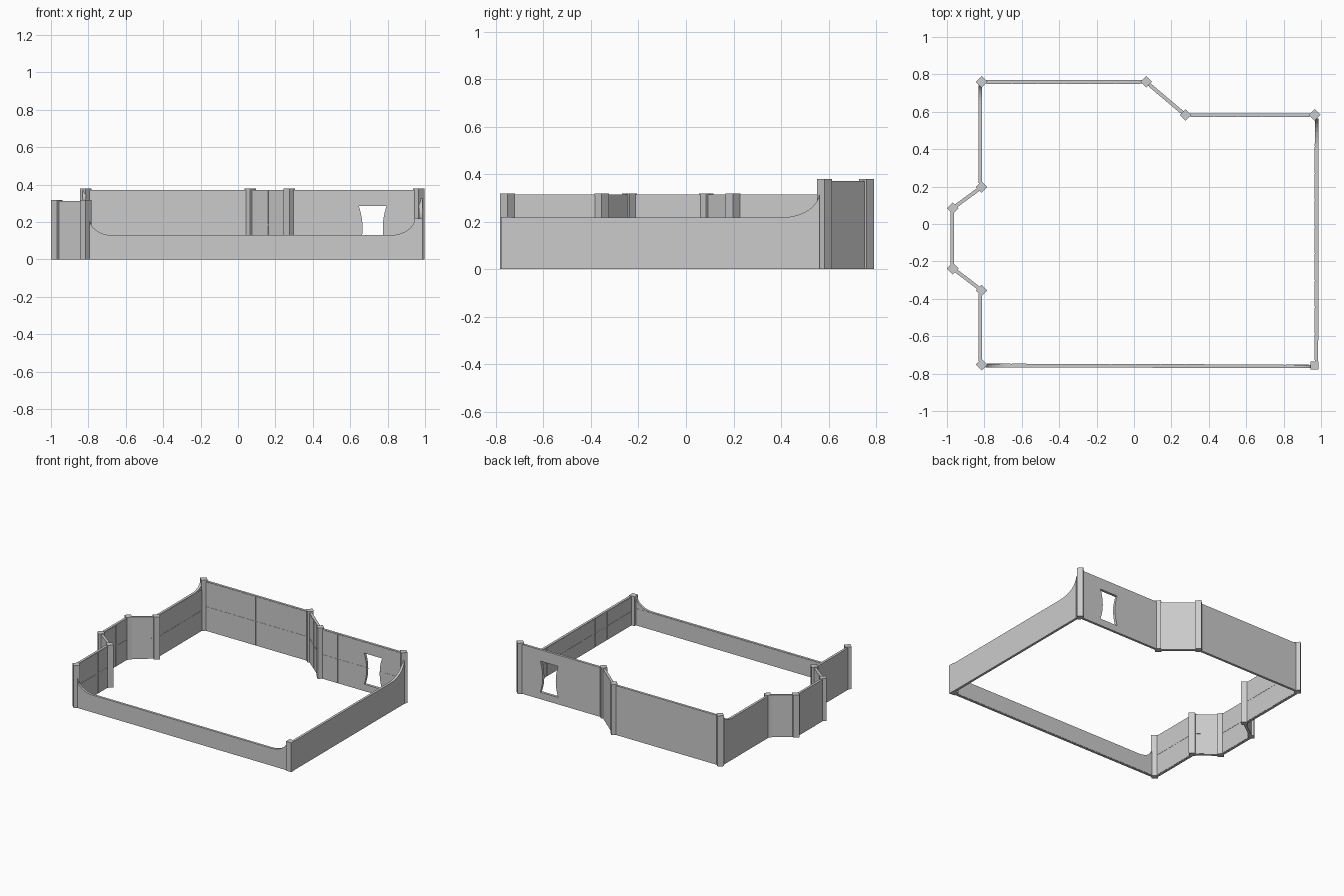
import bpy, bmesh, math
from mathutils import Matrix, Vector

if "Cube" in bpy.data.objects:
    bpy.data.objects.remove(bpy.data.objects["Cube"])

T = 0.018  # wall thickness


def make_object(name, bm, matrix=None):
    bmesh.ops.recalc_face_normals(bm, faces=bm.faces[:])
    mesh = bpy.data.meshes.new(name)
    bm.to_mesh(mesh)
    bm.free()
    ob = bpy.data.objects.new(name, mesh)
    bpy.context.collection.objects.link(ob)
    if matrix is not None:
        ob.matrix_world = matrix
    return ob


def slab(bm, outline, y0, y1):
    """Extrude an outline in local x-z from y0 to y1."""
    face = bm.faces.new([bm.verts.new((x, y0, z)) for x, z in outline])
    new = bmesh.ops.extrude_face_region(bm, geom=[face])["geom"]
    verts = [v for v in new if isinstance(v, bmesh.types.BMVert)]
    bmesh.ops.translate(bm, verts=verts, vec=(0, y1 - y0, 0))


def post(name, p, height, half=0.031, turned=True):
    bm = bmesh.new()
    start = 0 if turned else math.pi / 4
    ring = [bm.verts.new((p[0] + half * math.cos(start + i * math.pi / 2),
                          p[1] + half * math.sin(start + i * math.pi / 2), 0)) for i in range(4)]
    face = bm.faces.new(ring)
    new = bmesh.ops.extrude_face_region(bm, geom=[face])["geom"]
    bmesh.ops.translate(bm, verts=[v for v in new if isinstance(v, bmesh.types.BMVert)],
                        vec=(0, 0, height))
    return make_object(name, bm)


def sweep(u0, z0, u1, z1, n=8):
    """Quarter ellipse leaving (u0, z0) level and reaching (u1, z1) upright."""
    return [(u0 + (u1 - u0) * math.sin(i / n * math.pi / 2),
             z0 + (z1 - z0) * (1 - math.cos(i / n * math.pi / 2))) for i in range(n + 1)]


def wall(name, p, q, z, start=None, end=None, out=0.0, rows=2):
    """Wall from p to q with the yard on its left; ends may sweep up as (length, height)."""
    p, q = Vector((*p, 0)), Vector((*q, 0))
    d = q - p
    length = d.length
    d.normalize()
    inward = Vector((-d.y, d.x, 0))
    origin = p - inward * out
    m = Matrix.Translation(origin) @ Matrix.Rotation(math.atan2(d.y, d.x), 4, 'Z')
    a, b = 0.02, length - 0.02
    top = sweep(a + start[0], z, a, start[1])[::-1] if start else [(a, z)]
    top += sweep(b - end[0], z, b, end[1]) if end else [(b, z)]
    bm = bmesh.new()
    slab(bm, [(a, 0)] + top + [(b, 0)], -T / 2, T / 2)
    body = make_object(name, bm, m)

    # thin lining panels on the yard side, separated by narrow joints
    bm = bmesh.new()
    a, b, gap = 0.026, length - 0.026, 0.003
    n = max(1, round((b - a) / 0.137))
    w, h = (b - a) / n, z / rows
    for i in range(n):
        for j in range(rows):
            x0, x1 = a + i * w + gap, a + (i + 1) * w - gap
            z0, z1 = j * h + gap, (j + 1) * h - gap
            slab(bm, [(x0, z0), (x0, z1), (x1, z1), (x1, z0)], T / 2 - 0.001, T / 2 + 0.0015)
    return body, make_object(name + "_panels", bm, m)


# corner positions, counterclockwise, with post heights
corners = [(-0.815, -0.752), (0.965, -0.757), (0.966, 0.583), (0.275, 0.583), (0.065, 0.76),
           (-0.815, 0.76), (-0.815, 0.198), (-0.969, 0.085), (-0.969, -0.238), (-0.815, -0.355)]
heights = [0.318, 0.22, 0.38, 0.38, 0.38, 0.38, 0.318, 0.318, 0.318, 0.318]
for i, (c, h) in enumerate(zip(corners, heights)):
    post(f"corner_post_{i + 1}", c, h, turned=(i != 1))

# walls: name, height, options
specs = [
    ("front_wall", 0.13, dict(start=(0.12, 0.22), end=(0.13, 0.22), out=0.005, rows=1)),
    ("right_wall", 0.217, dict(end=(0.16, 0.325), out=0.011)),
    ("window_wall", 0.37, {}),
    ("back_diagonal_wall", 0.37, {}),
    ("back_wall", 0.37, {}),
    ("left_rear_wall", 0.313, dict(start=(0.10, 0.37), out=0.008)),
    ("bay_rear_wall", 0.313, {}),
    ("bay_side_wall", 0.313, dict(out=0.003)),
    ("bay_front_wall", 0.313, {}),
    ("left_front_wall", 0.313, dict(out=0.008)),
]
built = {}
for i, (name, z, opts) in enumerate(specs):
    built[name] = wall(name, corners[i], corners[(i + 1) % 10], z, **opts)

# waisted window opening cut through wall and lining
right = []
n = 8
for i in range(n + 1):
    t = i / n
    half = 0.054 + 0.020 * (2 * t - 1) ** 2
    right.append((half, 0.052 + 0.233 * t))
outline = [(0.72 + x, z) for x, z in right] + [(0.72 - x, z) for x, z in reversed(right)]
bm = bmesh.new()
slab(bm, outline, 0.5, 0.66)
cutter = make_object("window_cutter", bm)
cutter.hide_render = True
cutter.hide_viewport = True
for ob in built["window_wall"]:
    mod = ob.modifiers.new("window", 'BOOLEAN')
    mod.operation = 'DIFFERENCE'
    mod.solver = 'EXACT'
    mod.object = cutter
